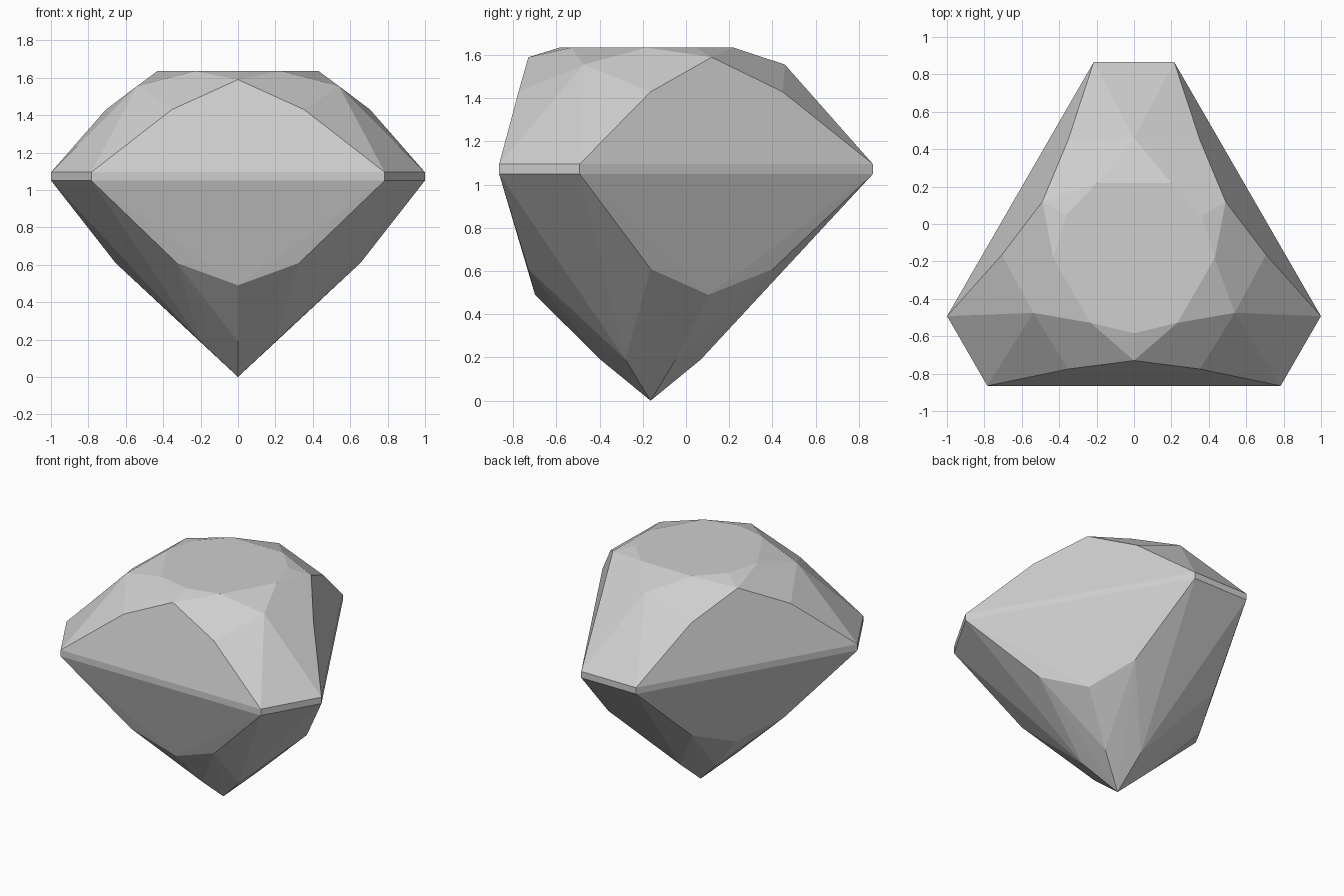
import bpy
import bmesh
from math import radians, sin, cos

cube = bpy.data.objects.get("Cube")
if cube:
    bpy.data.objects.remove(cube, do_unlink=True)

CENTRE_Y = -0.164

# Rings of facet corners: radius, height, angle offsets from each blunt corner
RINGS = [
    (0.432, 1.635, (-27.5, 27.5)),   # table edge beside the corners
    (0.42, 1.635, (60,)),            # table point over each long side
    (0.566, 1.59, (60,)),            # peak of each long crown facet
    (0.622, 1.556, (0,)),            # crown corner star
    (0.706, 1.43, (-30, 30)),        # shoulders of the long crown facets
    (1.052, 1.095, (-11.8, 11.8)),   # upper girdle
    (1.052, 1.05, (-11.8, 11.8)),    # lower girdle
    (0.655, 0.61, (-30, 30)),        # shoulders of the long pavilion facets
    (0.535, 0.49, (60,)),            # lower tip of each long pavilion facet
    (0.232, 0.19, (0, 60)),          # ring above the culet
]

# Three-fold symmetric convex cut
bm = bmesh.new()
for radius, z, offsets in RINGS:
    for corner in (90, 210, 330):
        for offset in offsets:
            a = radians(corner + offset)
            bm.verts.new((radius * cos(a), CENTRE_Y + radius * sin(a), z))
bm.verts.new((0, CENTRE_Y, 0))  # culet
bmesh.ops.convex_hull(bm, input=bm.verts[:])

# Merge coplanar triangles into whole facets
bmesh.ops.dissolve_limit(bm, angle_limit=radians(1.5),
                         verts=bm.verts[:], edges=bm.edges[:])
bmesh.ops.recalc_face_normals(bm, faces=bm.faces[:])

mesh = bpy.data.meshes.new("gemstone")
bm.to_mesh(mesh)
bm.free()
gem = bpy.data.objects.new("gemstone", mesh)
bpy.context.collection.objects.link(gem)

# Single pale grey material
grey = bpy.data.materials.new("pale_grey")
grey.use_nodes = True
colour = (0.62, 0.62, 0.62, 1)
grey.diffuse_color = colour
grey.node_tree.nodes["Principled BSDF"].inputs["Base Color"].default_value = colour
mesh.materials.append(grey)
